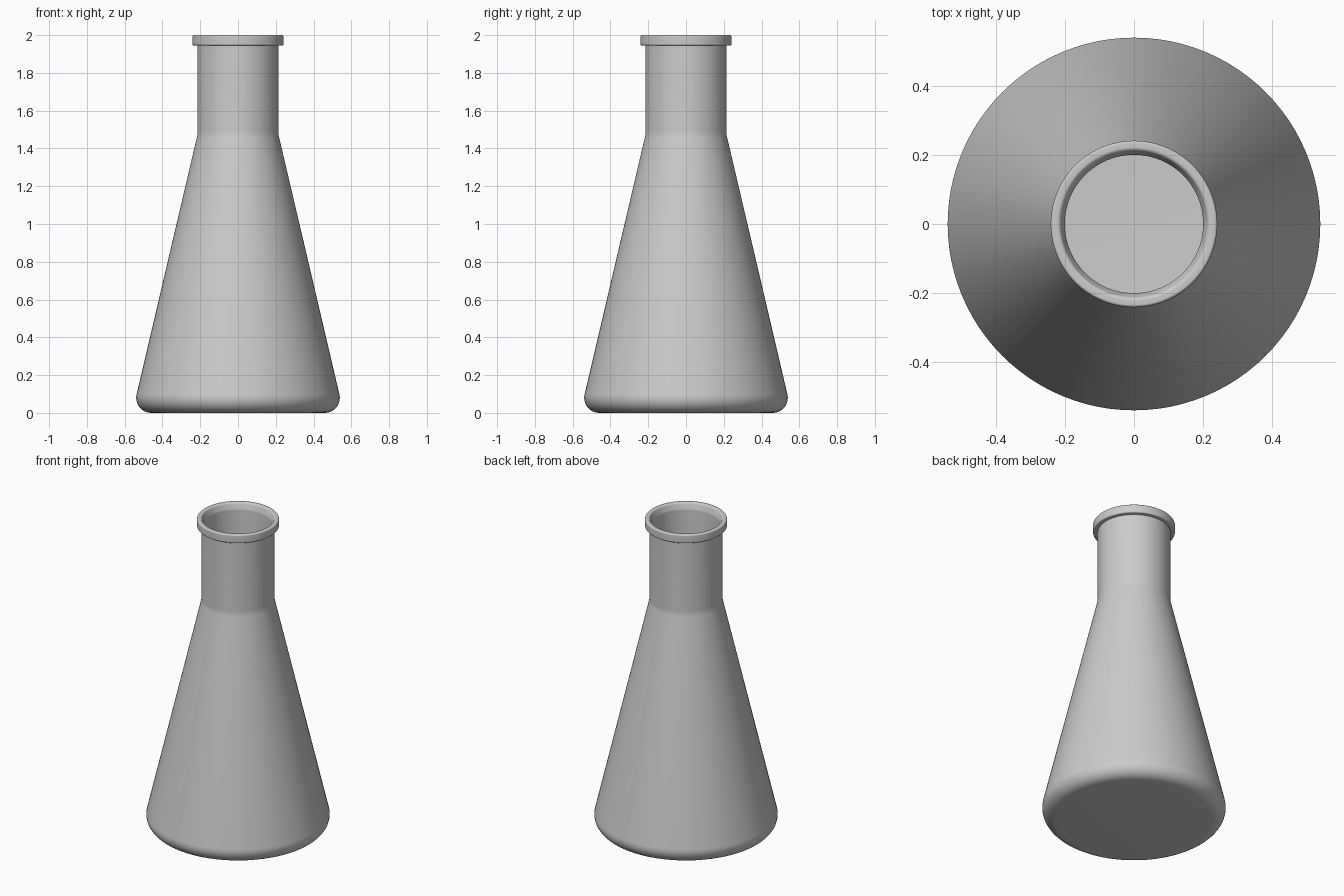
import bpy, bmesh, math
from mathutils import Vector

cube = bpy.data.objects.get("Cube")
if cube:
    bpy.data.objects.remove(cube, do_unlink=True)

SEGMENTS = 96

glass = bpy.data.materials.new("grey glass")
glass.use_nodes = True
colour = (0.6, 0.6, 0.6, 1)
glass.diffuse_color = colour
glass.node_tree.nodes["Principled BSDF"].inputs["Base Color"].default_value = colour


def rounded(corners):
    """Turn (radius, height, fillet) corners into a profile with arcs."""
    points = []
    for i, (r, z, fillet) in enumerate(corners):
        here = Vector((r, z))
        if not fillet:
            points.append(here)
            continue
        a = (Vector(corners[i - 1][:2]) - here).normalized()
        b = (Vector(corners[i + 1][:2]) - here).normalized()
        half = a.angle(b) / 2
        centre = here + (a + b).normalized() * fillet / math.sin(half)
        start = (here + a * fillet / math.tan(half) - centre).normalized()
        end = (here + b * fillet / math.tan(half) - centre).normalized()
        steps = max(3, round(math.degrees(start.angle(end)) / 10))
        for k in range(steps + 1):
            points.append(centre + start.slerp(end, k / steps) * fillet)
    return points


def lathe(name, profile):
    """Revolve a profile around the vertical axis."""
    bm = bmesh.new()
    verts = [bm.verts.new((p.x, 0, p.y)) for p in profile]
    edges = [bm.edges.new(pair) for pair in zip(verts, verts[1:])]
    bmesh.ops.spin(bm, geom=verts + edges, cent=(0, 0, 0), axis=(0, 0, 1),
                   angle=math.tau, steps=SEGMENTS, use_duplicate=False)
    bmesh.ops.remove_doubles(bm, verts=bm.verts, dist=0.0001)
    bmesh.ops.recalc_face_normals(bm, faces=bm.faces)
    mesh = bpy.data.meshes.new(name)
    bm.to_mesh(mesh)
    bm.free()
    mesh.materials.append(glass)
    obj = bpy.data.objects.new(name, mesh)
    bpy.context.collection.objects.link(obj)
    bpy.context.view_layer.objects.active = obj
    obj.select_set(True)
    bpy.ops.object.shade_smooth_by_angle(angle=math.radians(35))
    obj.select_set(False)
    return obj


# Outer wall from the base up, over the lip, then down the inside to the floor
outer = [(0, 0, 0), (0.56, 0, 0.08), (0.214, 1.475, 0.15),
         (0.214, 1.945, 0), (0.241, 1.945, 0.008), (0.241, 2, 0.008)]
inner = [(0.214, 2, 0.012), (0.2, 1.96, 0.02), (0.2, 1.473, 0.15),
         (0.543, 0.015, 0.07), (0, 0.015, 0)]
lathe("flask_body", rounded(outer + inner))
